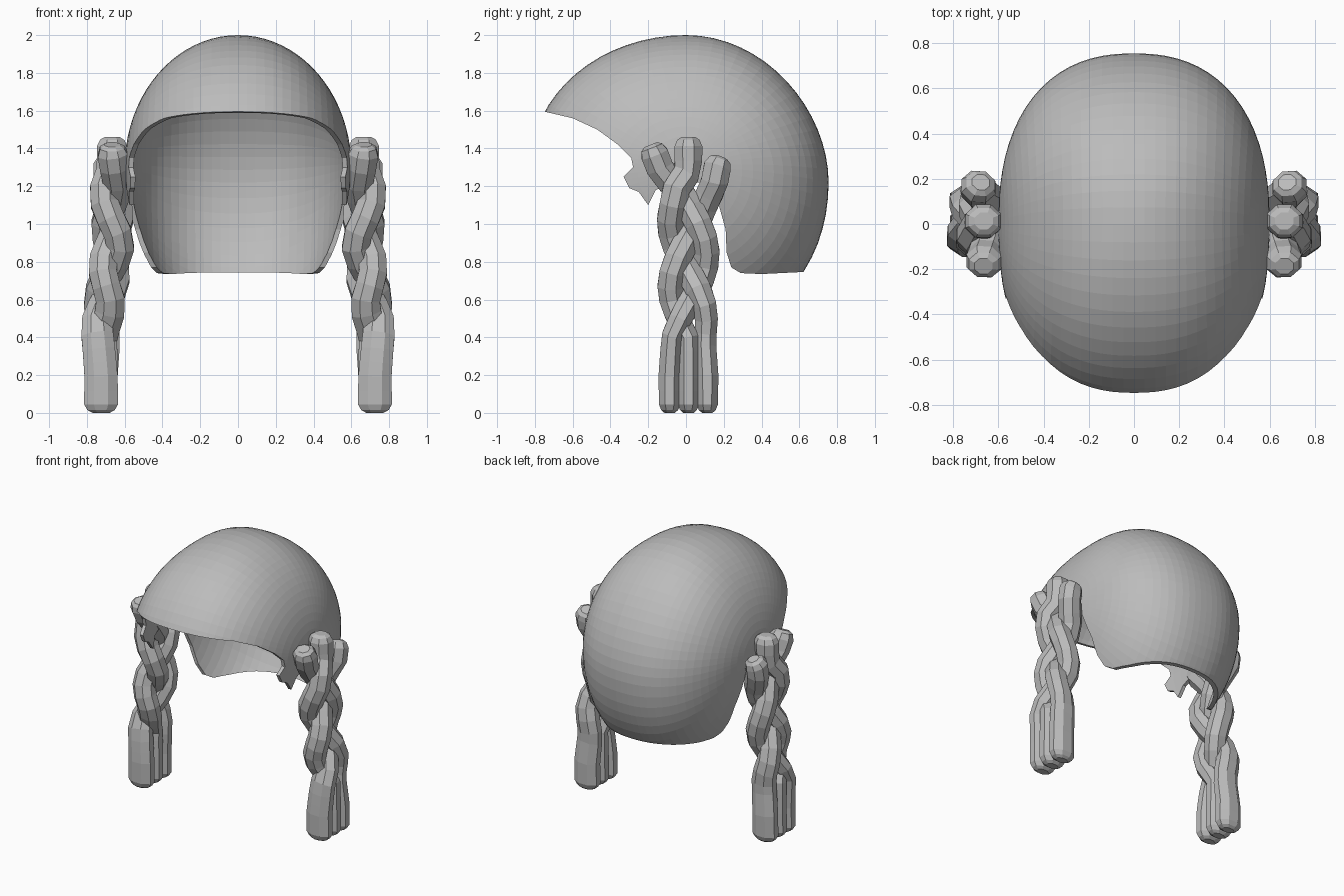
import bpy, bmesh, math
from mathutils import Vector

if "Cube" in bpy.data.objects:
    bpy.data.objects.remove(bpy.data.objects["Cube"])

grey = bpy.data.materials.new("hair_grey")
grey.use_nodes = True
grey.diffuse_color = (0.5, 0.5, 0.5, 1)
grey.node_tree.nodes["Principled BSDF"].inputs["Base Color"].default_value = (0.5, 0.5, 0.5, 1)


def add_object(name, bm):
    bm.normal_update()
    bmesh.ops.recalc_face_normals(bm, faces=bm.faces)
    mesh = bpy.data.meshes.new(name)
    bm.to_mesh(mesh)
    bm.free()
    mesh.materials.append(grey)
    obj = bpy.data.objects.new(name, mesh)
    bpy.context.collection.objects.link(obj)
    return obj


def lerp_table(table, t):
    for (a, va), (b, vb) in zip(table, table[1:]):
        if t <= b:
            return va + (vb - va) * max(0, (t - a) / (b - a))
    return table[-1][1]


# Hair cap: boxy ellipsoid with its poles at the ears
bm = bmesh.new()
bmesh.ops.create_uvsphere(bm, u_segments=64, v_segments=40, radius=1)
POWER = 2.35
for v in bm.verts:
    x, y, z = v.co.z, v.co.x, v.co.y
    depth = 0.825 if y < 0 else 0.755
    height = 0.7 if z > 0 else 0.88
    flat = (abs(x) ** POWER + abs(y) ** POWER) ** (2 / POWER)
    size = 1 / math.sqrt(flat + z * z)
    x, y, z = x * size * 0.6, y * size, z * size * height
    z += 1.3 - 0.08 * max(y, 0) ** 2
    v.co = (x, y * depth, z)
cap = add_object("hair_cap", bm)

# Cutter prism: face opening, sideburn, ear gap and nape line
outline = [(-1, 1.64), (-0.75, 1.595), (-0.6, 1.56), (-0.47, 1.5), (-0.36, 1.42),
           (-0.29, 1.35), (-0.28, 1.3), (-0.33, 1.25), (-0.3, 1.19), (-0.25, 1.17),
           (-0.2, 1.1), (-0.16, 1.18), (-0.08, 1.22), (0.08, 1.22), (0.16, 1.15),
           (0.21, 0.97), (0.215, 0.85), (0.24, 0.77), (0.29, 0.74), (0.4, 0.735),
           (0.6, 0.745), (1, 0.745), (1, 0), (-1, 0)]
bm = bmesh.new()
face = bm.faces.new([bm.verts.new((-1, y, z)) for y, z in outline])
side = bmesh.ops.extrude_face_region(bm, geom=[face])["geom"]
bmesh.ops.translate(bm, vec=(2, 0, 0), verts=[g for g in side if isinstance(g, bmesh.types.BMVert)])
cutter = add_object("opening_cutter", bm)
cutter.hide_render = True

shell = cap.modifiers.new("thickness", "SOLIDIFY")
shell.thickness = 0.025
shell.offset = -1
cut = cap.modifiers.new("opening", "BOOLEAN")
cut.operation = "DIFFERENCE"
cut.solver = "EXACT"
cut.object = cutter
graph = bpy.context.evaluated_depsgraph_get()
cut_mesh = bpy.data.meshes.new_from_object(cap.evaluated_get(graph))
cap.modifiers.clear()
cap.data = cut_mesh
bpy.data.objects.remove(cutter)

# Braids: three plaited strands, loose at the bottom and fanned at the top
PERIOD, LOOSE, FAN = 1.05, 0.4, 1.275
CENTRE_X = [(0, 0.725), (0.45, 0.725), (0.9, 0.66), (1.2, 0.675), (1.45, 0.665)]
WIDTH_X = [(0, 0.098), (0.4, 0.092), (0.65, 0.08), (1.2, 0.08), (1.45, 0.088)]
WIDTH_Y = [(0, 0.06), (0.2, 0.064), (0.4, 0.06), (0.65, 0.074), (1.5, 0.08)]
SIDES, STEPS = 8, 18


def strand_point(z, k):
    plait = min(max(z, LOOSE), FAN)
    phase = math.tau * ((LOOSE - plait) / PERIOD + k / 3)
    spread = lerp_table([(0.2, 0.115), (0.5, 0.095), (1.12, 0.095), (1.5, 0.266)], z)
    weave = lerp_table([(0.2, 0), (0.6, 0.04), (1.2, 0.04), (1.4, 0)], z)
    return Vector((lerp_table(CENTRE_X, z) + weave * math.sin(2 * phase),
                   0.013 + spread * math.sin(phase), z))


def add_strand(name, k, top, mirror):
    bm = bmesh.new()
    bottom, shoulder = 0.045, top - 0.05
    body = [bottom + (shoulder - bottom) * i / STEPS for i in range(STEPS + 1)]
    stations = [(0, 0.5), (0.015, 0.8)] + [(z, 1) for z in body] + [(top - 0.015, 0.8), (top, 0.5)]
    rings = []
    for z, scale in stations:
        centre = strand_point(z, k)
        along = (strand_point(z + 0.03, k) - strand_point(z - 0.03, k)).normalized()
        u = Vector((1, 0, 0))
        u = (u - along * u.dot(along)).normalized()
        v = along.cross(u)
        ring = []
        for s in range(SIDES):
            a = math.tau * (s + 0.5) / SIDES
            p = centre + scale * (u * lerp_table(WIDTH_X, z) * math.cos(a)
                                  + v * lerp_table(WIDTH_Y, z) * math.sin(a))
            ring.append(bm.verts.new((p.x * mirror, p.y, max(p.z, 0))))
        rings.append(ring)
    for low, high in zip(rings, rings[1:]):
        for s in range(SIDES):
            n = (s + 1) % SIDES
            bm.faces.new((low[s], low[n], high[n], high[s]))
    bm.faces.new(rings[0])
    bm.faces.new(rings[-1])
    add_object(name, bm)


for side_name, mirror in (("left", 1), ("right", -1)):
    for k, (strand, top) in enumerate((("back", 1.35), ("middle", 1.46), ("front", 1.42))):
        add_strand(f"{side_name}_braid_{strand}_strand", k, top, mirror)
